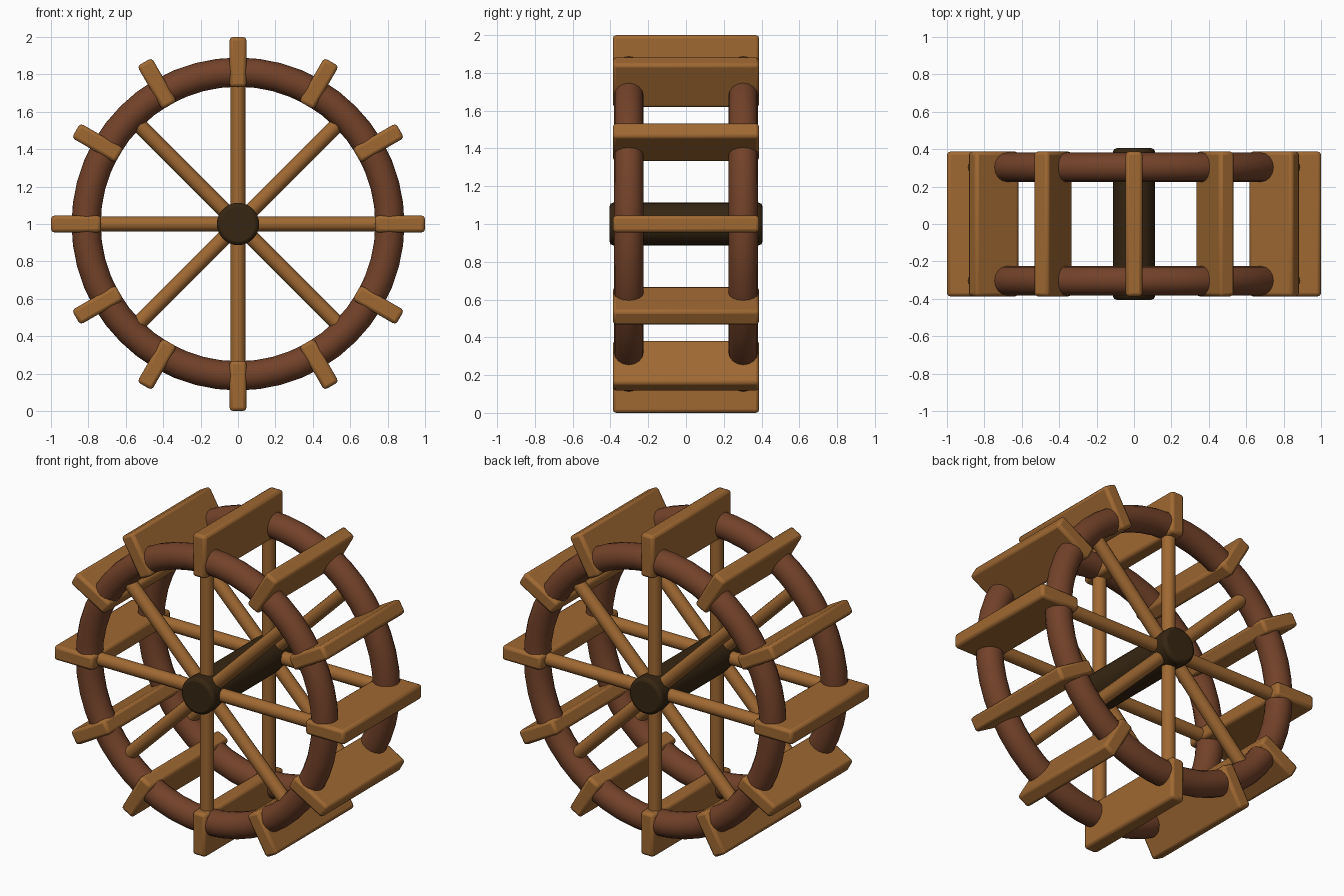
import bpy, math
from mathutils import Matrix, Vector

if "Cube" in bpy.data.objects:
    bpy.data.objects.remove(bpy.data.objects["Cube"])

C = Vector((0, 0, 1.0))      # wheel centre
RIM_R, RIM_T, RIM_Y = 0.812, 0.078, 0.303


def material(name, rgb):
    m = bpy.data.materials.new(name)
    m.diffuse_color = (*rgb, 1)
    m.use_nodes = True
    m.node_tree.nodes["Principled BSDF"].inputs["Base Color"].default_value = m.diffuse_color
    return m


WOOD = material("light wood", (0.35, 0.14, 0.032))
RIM = material("red brown wood", (0.17, 0.054, 0.022))
DARK = material("dark wood", (0.037, 0.019, 0.006))


def finish(name, mat, bevel=0.0, segments=2):
    ob = bpy.context.object
    ob.name = name
    ob.data.materials.append(mat)
    if bevel:
        b = ob.modifiers.new("Bevel", 'BEVEL')
        b.width, b.segments, b.limit_method = bevel, segments, 'ANGLE'
        b.angle_limit = math.radians(40)
    bpy.ops.object.shade_smooth_by_angle(angle=math.radians(35))
    return ob


# Axle hub running through both sides
bpy.ops.mesh.primitive_cylinder_add(vertices=32, radius=0.113, depth=0.81, location=C,
                                    rotation=(math.pi / 2, 0, 0))
finish("hub", DARK, 0.02)

# Twin rims, each with eight spokes
for side, y in (("front", -RIM_Y), ("back", RIM_Y)):
    bpy.ops.mesh.primitive_torus_add(major_radius=RIM_R, minor_radius=RIM_T,
                                     major_segments=48, minor_segments=16,
                                     location=C + Vector((0, y, 0)),
                                     rotation=(math.pi / 2, 0, 0))
    finish(side + "_rim", RIM)
    for i in range(8):
        a = i * math.pi / 4
        d = Vector((math.sin(a), 0, math.cos(a)))
        bpy.ops.mesh.primitive_cylinder_add(vertices=16, radius=0.04, depth=0.78,
                                            location=C + d * 0.39 + Vector((0, y, 0)),
                                            rotation=(0, a, 0))
        finish(f"{side}_spoke_{i + 1}", WOOD)

# Twelve paddle boards spanning the rims
for i in range(12):
    a = i * math.pi / 6
    bpy.ops.mesh.primitive_cube_add(size=1)
    ob = bpy.context.object
    ob.data.transform(Matrix.Diagonal((0.09, 0.775, 0.268, 1)))
    ob.location = C + Vector((math.sin(a), 0, math.cos(a))) * 0.866
    ob.rotation_euler = (0, a, 0)
    finish(f"paddle_{i + 1}", WOOD, 0.018)
